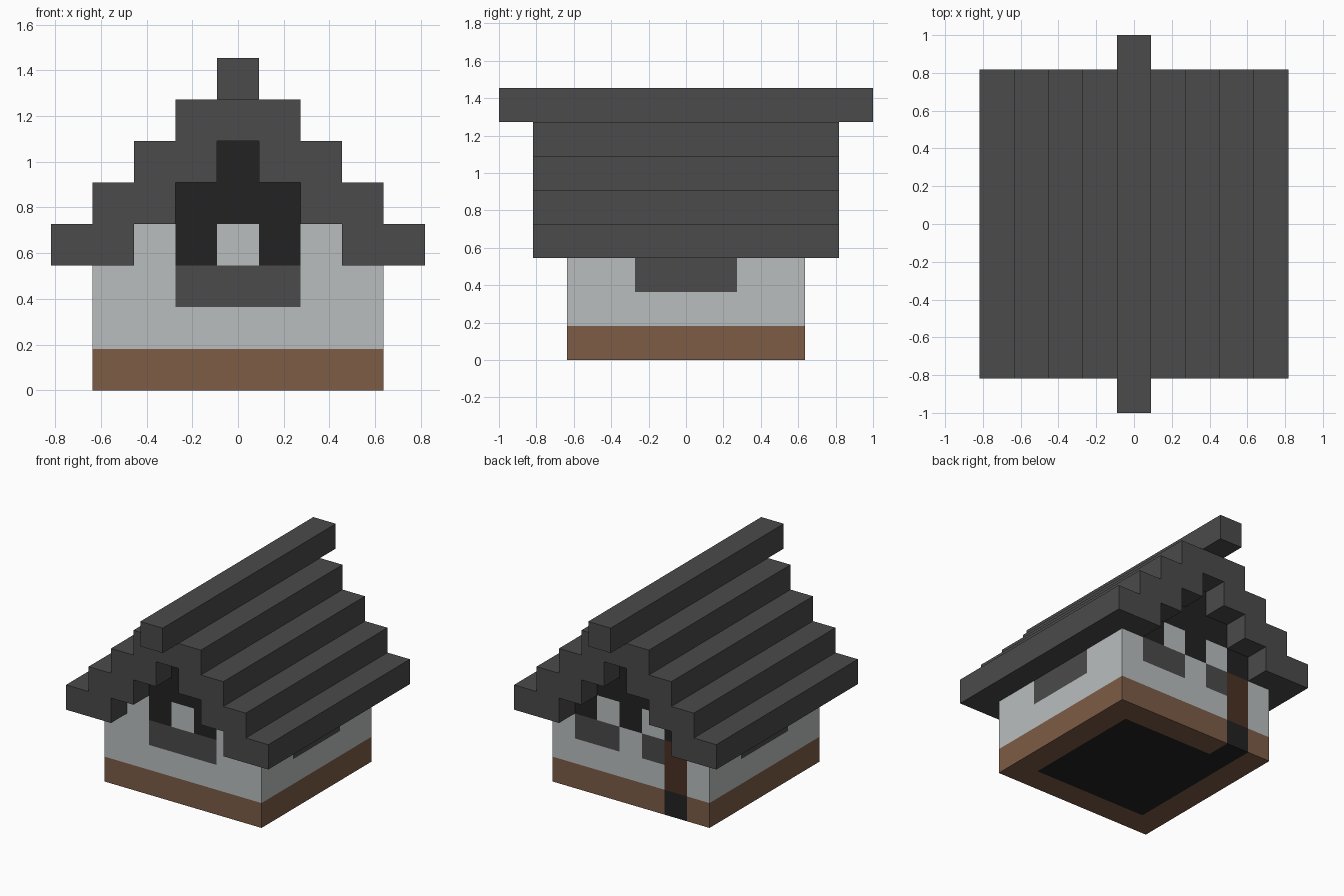
import bpy
import bmesh
from mathutils import Vector

cube = bpy.data.objects.get("Cube")
if cube:
    bpy.data.objects.remove(cube, do_unlink=True)

U = 2 / 11  # size of one block


def material(name, rgb):
    mat = bpy.data.materials.new(name)
    mat.use_nodes = True
    mat.diffuse_color = (*rgb, 1)
    mat.node_tree.nodes["Principled BSDF"].inputs["Base Color"].default_value = (*rgb, 1)
    return mat


MATS = {
    "G": material("roof grey", (0.069, 0.069, 0.069)),
    "K": material("black", (0.016, 0.016, 0.016)),
    "L": material("wall pale grey", (0.49, 0.515, 0.515)),
    "B": material("base brown", (0.205, 0.107, 0.061)),
    "D": material("door dark brown", (0.069, 0.031, 0.017)),
}
KEYS = list(MATS)


def finish(name, bm, keys):
    mesh = bpy.data.meshes.new(name)
    bmesh.ops.remove_doubles(bm, verts=bm.verts, dist=1e-5)
    bm.to_mesh(mesh)
    bm.free()
    for key in keys:
        mesh.materials.append(MATS[key])
    obj = bpy.data.objects.new(name, mesh)
    bpy.context.collection.objects.link(obj)
    return obj


def panel(name, rows, corner, right, up):
    """Grid of coloured square faces, rows listed from the bottom upwards."""
    bm = bmesh.new()
    corner, right, up = Vector(corner), Vector(right), Vector(up)
    for j, row in enumerate(rows):
        for i, key in enumerate(row):
            if key == ".":
                continue
            p = corner + right * i + up * j
            quad = [p, p + right, p + right + up, p + up]
            face = bm.faces.new([bm.verts.new(q * U) for q in quad])
            face.material_index = KEYS.index(key)
    return finish(name, bm, KEYS)


def prism(name, profile, half_depth, key):
    """Extrude an x-z profile along y."""
    bm = bmesh.new()
    face = bm.faces.new([bm.verts.new((x * U, -half_depth * U, z * U)) for x, z in profile])
    side = bmesh.ops.extrude_face_region(bm, geom=[face])["geom"]
    verts = [v for v in side if isinstance(v, bmesh.types.BMVert)]
    bmesh.ops.translate(bm, verts=verts, vec=(0, 2 * half_depth * U, 0))
    bmesh.ops.recalc_face_normals(bm, faces=bm.faces)
    return finish(name, bm, [key])


# Walls, each listed left to right as seen from outside
H = 3.5
Z = (0, 0, 1)
front = ["BBBBBBB", "LLLLLLL", "LLGGGLL", "LLKLKLL", "..KKK..", "...K..."]
back = ["BBBBBKB", "LLLLLDL", "LGGLGDL", "LKLKLKL", "..KKK..", "...K..."]
side = ["BBBBBBB", "LLLLLLL", "LLGGGLL"]
panel("front_wall", front, (-H, -H, 0), (1, 0, 0), Z)
panel("back_wall", back, (H, H, 0), (-1, 0, 0), Z)
panel("left_wall", side, (H, -H, 0), (0, 1, 0), Z)
panel("right_wall", side, (-H, H, 0), (0, -1, 0), Z)

# Underside of the floor, with the doorway block reaching the back edge
ring = "BBBBBBB"
floor = ["BBBBBKB"] + ["BKKKKKB"] * 5 + [ring]
panel("floor", floor, (H, H, 0), (-1, 0, 0), (0, -1, 0)).data.flip_normals()

# Stepped roof: outer stairs down, inner stairs back up, then mirrored
half = []
for step in range(4):
    half += [(1.5 + step, 7 - step), (1.5 + step, 6 - step)]
for step in range(3):
    half += [(2.5 - step, 3 + step), (2.5 - step, 4 + step)]
prism("stepped_roof", half + [(-x, z) for x, z in reversed(half)], 4.5, "G")

# Ridge beam
prism("ridge_beam", [(-0.5, 7), (0.5, 7), (0.5, 8), (-0.5, 8)], 5.5, "G")
